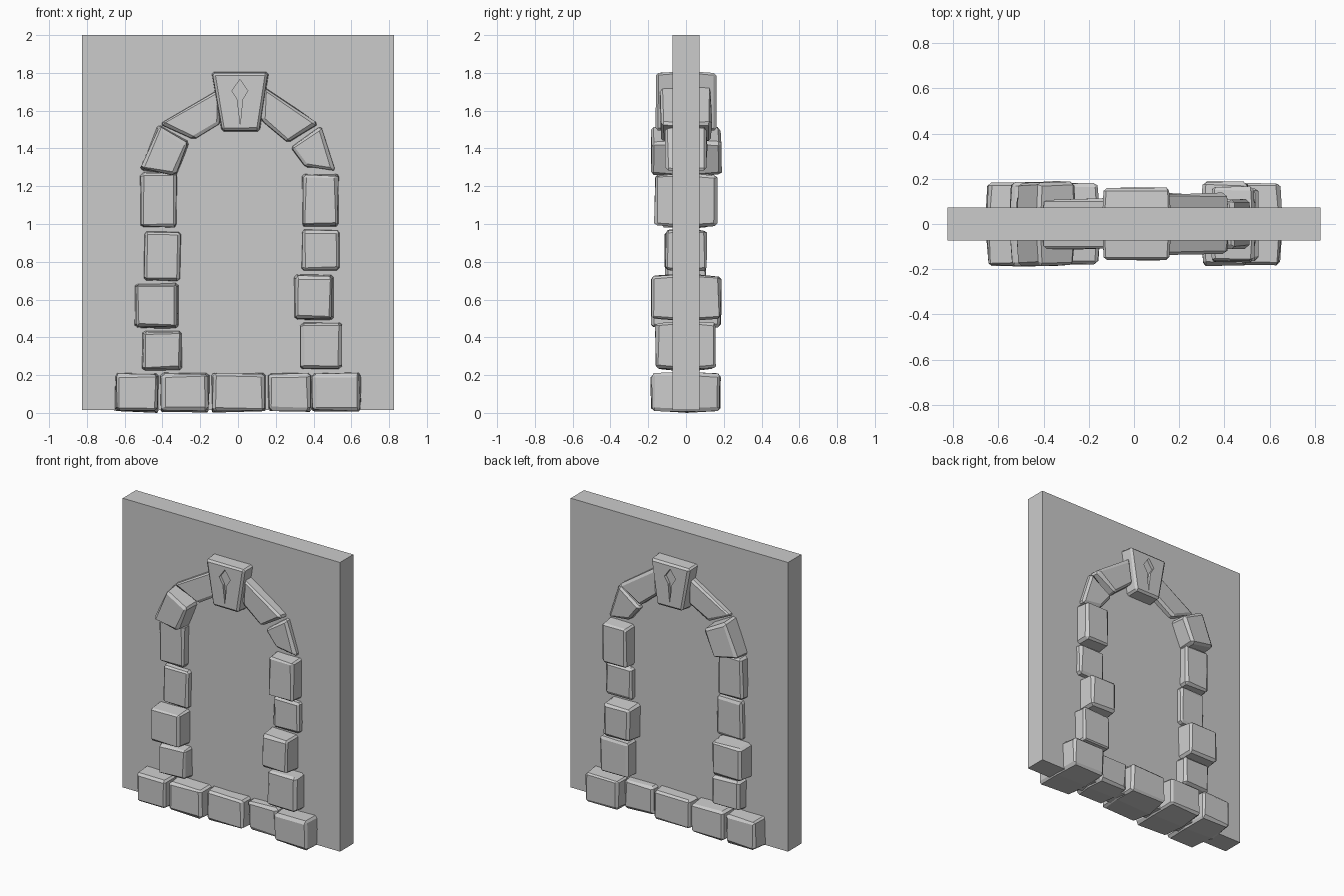
import bpy, bmesh, random
from mathutils import Vector

random.seed(4)
if "Cube" in bpy.data.objects:
    bpy.data.objects.remove(bpy.data.objects["Cube"])

stone_grey = bpy.data.materials.new("stone_grey")
stone_grey.use_nodes = True
colour = (0.6, 0.6, 0.6, 1)
stone_grey.diffuse_color = colour
stone_grey.node_tree.nodes["Principled BSDF"].inputs["Base Color"].default_value = colour


def prism(name, outline, depth, taper=0.0, bevel=0.0, rough=0.0):
    """Extrude an x-z outline through the wall, narrowing it towards both faces."""
    bm = bmesh.new()
    middle = sum((Vector((x, 0, z)) for x, z in outline), Vector()) / len(outline)
    rings = []
    for y, shrink in ((-depth, taper), (0, 0), (depth, taper)):
        ring = []
        for x, z in outline:
            p = Vector((x, 0, z))
            p -= (p - middle).normalized() * shrink
            ring.append(bm.verts.new((p.x, y, p.z)))
        rings.append(ring)
    n = len(outline)
    for a, b in zip(rings, rings[1:]):
        for i in range(n):
            bm.faces.new((a[i], a[(i + 1) % n], b[(i + 1) % n], b[i]))
    bm.faces.new(rings[0])
    bm.faces.new(rings[-1])
    bmesh.ops.recalc_face_normals(bm, faces=bm.faces)
    if bevel:
        sharp = [e for e in bm.edges if e.calc_face_angle() > 0.5]
        bmesh.ops.bevel(bm, geom=sharp, offset=bevel, segments=1, affect='EDGES')
    # Chipped corners
    for v in bm.verts:
        v.co += Vector([random.uniform(-rough, rough) for _ in range(3)])
        v.co.z = max(v.co.z, 0)
    mesh = bpy.data.meshes.new(name)
    bm.to_mesh(mesh)
    bm.free()
    mesh.materials.append(stone_grey)
    obj = bpy.data.objects.new(name, mesh)
    bpy.context.collection.objects.link(obj)
    return obj


def block(x0, x1, z0, z1):
    return [(x0, z0), (x1, z0), (x1, z1), (x0, z1)]


def stone(name, outline, depth, taper=0.015):
    return prism(name, outline, depth, taper, 0.014, 0.005)


# Wall slab
prism("wall", block(-0.825, 0.825, 0.015, 2.0), 0.072)

# Sill stones: x range, depth
sill = [(-0.655, -0.415, 0.185), (-0.415, -0.15, 0.18), (-0.145, 0.15, 0.155),
        (0.155, 0.39, 0.125), (0.385, 0.655, 0.18)]
for i, (x0, x1, depth) in enumerate(sill):
    stone(f"sill_stone_{i + 1}", block(x0, x1, 0.005, 0.215), depth)

# Jamb stones: x range, z range, depth
right_jamb = [(-0.51, -0.29, 0.22, 0.44, 0.15), (-0.55, -0.31, 0.445, 0.69, 0.185),
              (-0.505, -0.3, 0.69, 0.97, 0.11), (-0.52, -0.32, 0.975, 1.28, 0.13)]
left_jamb = [(0.325, 0.555, 0.225, 0.485, 0.16), (0.295, 0.51, 0.49, 0.735, 0.185),
             (0.33, 0.545, 0.745, 0.975, 0.11), (0.335, 0.535, 0.98, 1.27, 0.165)]
for side, jamb in (("right", right_jamb), ("left", left_jamb)):
    for i, (x0, x1, z0, z1, depth) in enumerate(jamb):
        stone(f"{side}_jamb_stone_{i + 1}", block(x0, x1, z0, z1), depth)

# Arch stones
stone("right_arch_lower",
      [(-0.525, 1.285), (-0.33, 1.245), (-0.25, 1.435), (-0.425, 1.53)], 0.185)
stone("right_arch_upper",
      [(-0.425, 1.53), (-0.24, 1.44), (-0.08, 1.535), (-0.09, 1.73)], 0.11)
stone("left_arch_lower",
      [(0.35, 1.29), (0.525, 1.275), (0.44, 1.53), (0.265, 1.41)], 0.11)
stone("left_arch_upper",
      [(0.265, 1.42), (0.435, 1.53), (0.13, 1.735), (0.11, 1.55)], 0.135)

# Keystone with a carved dart on both faces
keystone = prism("keystone", [(-0.09, 1.485), (0.12, 1.485), (0.168, 1.81), (-0.145, 1.81)],
                 0.16, 0.015, 0.012, 0.002)
dart = [(0.01, 1.765), (0.052, 1.705), (0.024, 1.66), (0.012, 1.53),
        (-0.004, 1.66), (-0.032, 1.705)]
for y in (-0.16, 0.16):
    cutter = prism("dart_cutter", dart, 0.02)
    cutter.location.y = y
    cutter.hide_render = True
    carve = keystone.modifiers.new("carve", 'BOOLEAN')
    carve.object = cutter
    carve.solver = 'EXACT'
    bpy.context.view_layer.objects.active = keystone
    bpy.ops.object.modifier_apply(modifier=carve.name)
    bpy.data.objects.remove(cutter)
